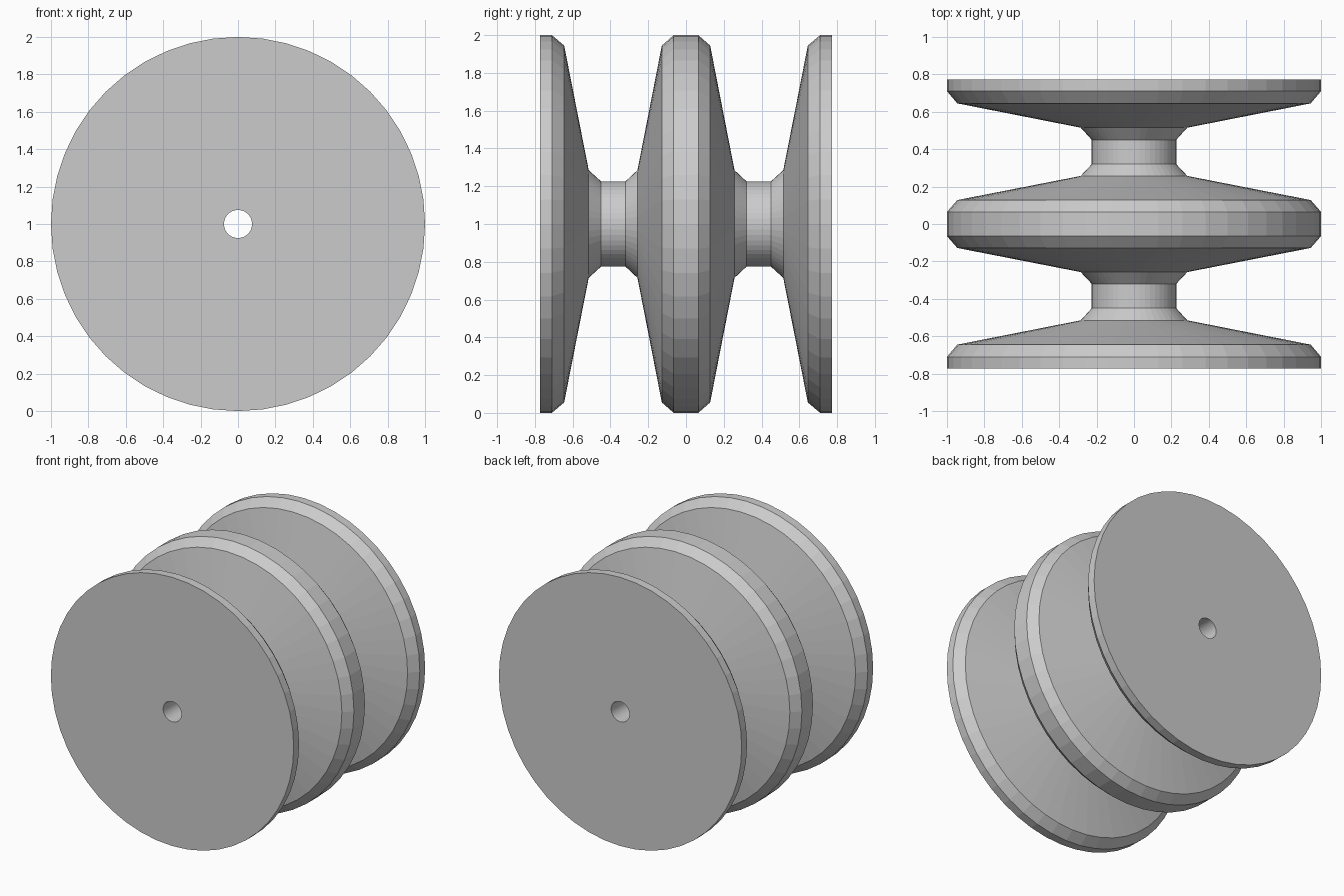
import bpy, bmesh
from math import sin, cos, pi

if "Cube" in bpy.data.objects:
    bpy.data.objects.remove(bpy.data.objects["Cube"])

SEGMENTS = 48
BORE = 0.075

# Half profile as (y, radius): centre rim, groove, outer flange
half = [(0.065, 1.0), (0.128, 0.945), (0.257, 0.285), (0.32, 0.226),
        (0.45, 0.226), (0.515, 0.285), (0.645, 0.945), (0.71, 1.0), (0.773, 1.0)]
outer = [(-y, r) for y, r in reversed(half)] + half
# Closed section, including the through bore
profile = outer + [(0.773, BORE), (-0.773, BORE)]

# Lathe the section around the y axis
bm = bmesh.new()
rings = []
for i in range(SEGMENTS):
    a = 2 * pi * i / SEGMENTS
    rings.append([bm.verts.new((r * cos(a), y, 1 + r * sin(a))) for y, r in profile])
n = len(profile)
for i in range(SEGMENTS):
    p, q = rings[i], rings[(i + 1) % SEGMENTS]
    for j in range(n):
        k = (j + 1) % n
        bm.faces.new((p[j], p[k], q[k], q[j]))
bmesh.ops.recalc_face_normals(bm, faces=bm.faces[:])

mesh = bpy.data.meshes.new("double_groove_pulley")
bm.to_mesh(mesh)
bm.free()
pulley = bpy.data.objects.new("double_groove_pulley", mesh)
bpy.context.collection.objects.link(pulley)
